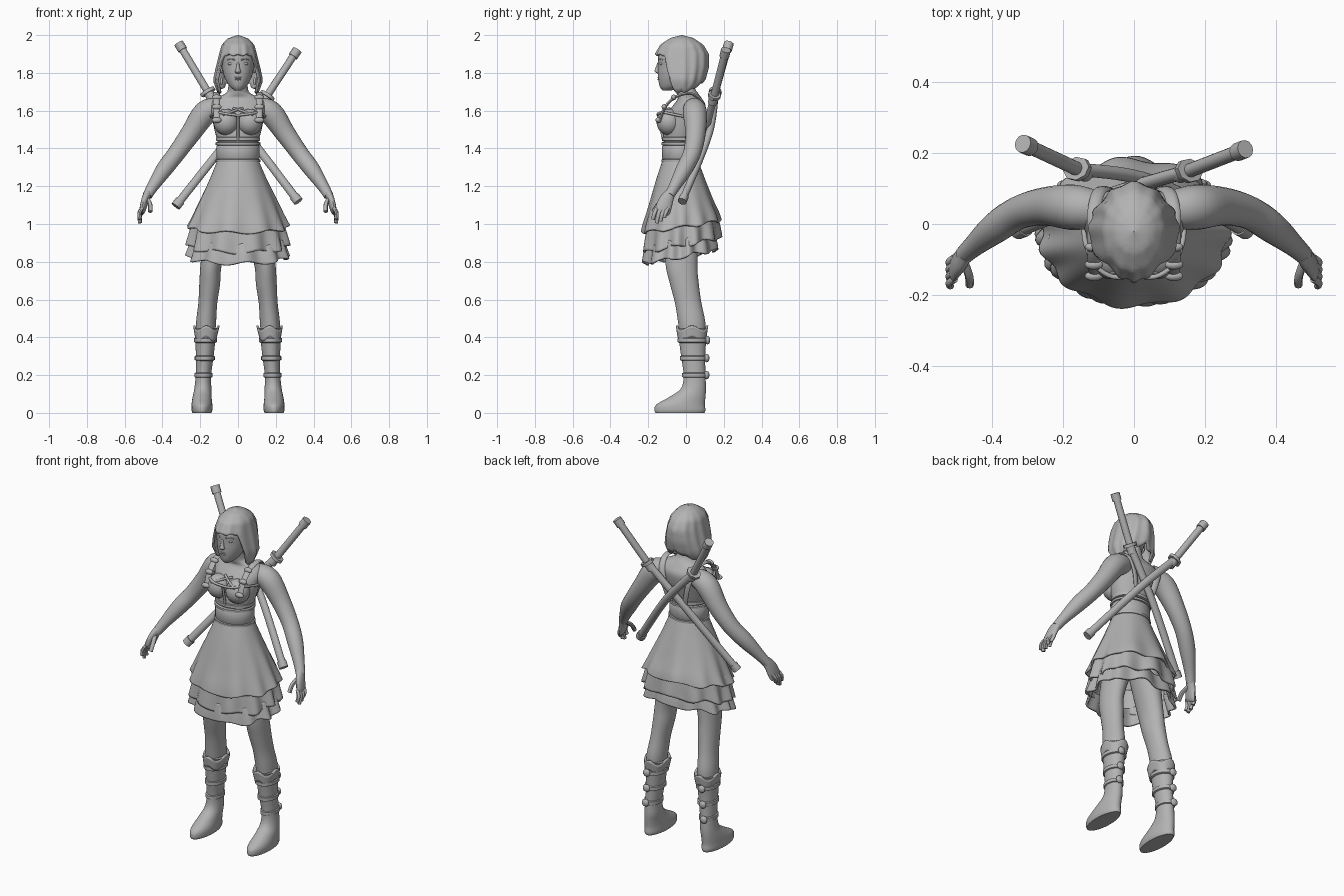
import bpy, bmesh
from math import sin, cos, pi, radians
from mathutils import Vector, Matrix

cube = bpy.data.objects.get("Cube")
if cube:
    bpy.data.objects.remove(cube, do_unlink=True)

GREY = (0.45, 0.45, 0.45, 1)
clay = bpy.data.materials.new("clay_grey")
clay.use_nodes = True
clay.diffuse_color = GREY
clay.node_tree.nodes["Principled BSDF"].inputs["Base Color"].default_value = GREY
SIDES = ((1, "left"), (-1, "right"))


def finish(name, bm, thick=0):
    """Turn a bmesh into a smooth shaded object."""
    bmesh.ops.recalc_face_normals(bm, faces=bm.faces)
    mesh = bpy.data.meshes.new(name)
    bm.to_mesh(mesh)
    bm.free()
    mesh.materials.append(clay)
    for face in mesh.polygons:
        face.use_smooth = True
    mesh.set_sharp_from_angle(angle=radians(45))
    obj = bpy.data.objects.new(name, mesh)
    bpy.context.collection.objects.link(obj)
    if thick:
        mod = obj.modifiers.new("thickness", 'SOLIDIFY')
        mod.thickness = thick
    return obj


def spline(rows, steps):
    """Catmull-Rom interpolation through rows of numbers."""
    out = []
    last = len(rows) - 1
    for i in range(last):
        p, q, r, s = (rows[max(0, min(last, i + k))] for k in (-1, 0, 1, 2))
        for j in range(steps):
            t = j / steps
            out.append([b + .5 * t * (c - a + t * (2*a - 5*b + 4*c - d + t * (3*b - 3*c + d - a)))
                        for a, b, c, d in zip(p, q, r, s)])
    return out + [list(rows[-1])]


def loft(name, rows, n=32, steps=4, orient=False, shape=None, caps=True, thick=0):
    """Skin elliptical sections (x, y, z, radius a, radius b)."""
    rows = spline(rows, steps)
    centres = [Vector(r[:3]) for r in rows]
    bm = bmesh.new()
    rings = []
    side, up = Vector((1, 0, 0)), Vector((0, 1, 0))
    for i, (c, r) in enumerate(zip(centres, rows)):
        if orient:
            t = (centres[min(i + 1, len(rows) - 1)] - centres[max(i - 1, 0)]).normalized()
            if i == 0 and abs(t.x) > .9:
                side = Vector((0, 0, 1))
            side = (side - t * side.dot(t)).normalized()
            up = t.cross(side)
        ring = []
        for k in range(n):
            a = 2 * pi * k / n
            p = c + side * r[3] * cos(a) + up * r[4] * sin(a)
            ring.append(bm.verts.new(shape(p, c, a) if shape else p))
        rings.append(ring)
    for lo, hi in zip(rings, rings[1:]):
        for k in range(n):
            bm.faces.new((lo[k - 1], lo[k], hi[k], hi[k - 1]))
    if caps:
        bm.faces.new(rings[0])
        bm.faces.new(rings[-1])
    return finish(name, bm, thick)


def tube(name, points, a, b=None, n=10, steps=4):
    return loft(name, [(*p, a, b or a) for p in points], n, steps, orient=True)


def ellipsoid(name, pos, size):
    bm = bmesh.new()
    bmesh.ops.create_uvsphere(bm, u_segments=24, v_segments=14, radius=1,
                              matrix=Matrix.Translation(pos) @ Matrix.Diagonal((*size, 1)))
    return finish(name, bm)


def band(name, x, y, z, rx, ry, h):
    """Belt-like ring with a rounded edge."""
    e = .008
    loft(name, [(x, y, z - h, rx - e, ry - e), (x, y, z - h * .7, rx, ry),
                (x, y, z + h * .7, rx, ry), (x, y, z + h, rx - e, ry - e)], steps=1)


def lerp(table, x):
    for (a, u), (b, v) in zip(table, table[1:]):
        if x <= b:
            return u + (v - u) * max(0, (x - a) / (b - a))
    return table[-1][1]


# Torso, neck and head
loft("torso", [(0, -.03, 1.32, .105, .09), (0, -.03, 1.42, .106, .088), (0, -.02, 1.5, .125, .098),
               (0, 0, 1.58, .14, .1), (0, .018, 1.63, .148, .085), (0, .02, 1.665, .125, .063),
               (0, .008, 1.69, .068, .058), (0, -.005, 1.72, .052, .052), (0, -.02, 1.8, .05, .05)])
loft("head", [(0, -.1, 1.708, .02, .025), (0, -.08, 1.73, .046, .06), (0, -.058, 1.78, .073, .09),
              (0, -.045, 1.84, .085, .103), (0, -.035, 1.9, .088, .11), (0, -.02, 1.96, .06, .085)])
loft("nose", [(0, -.145, 1.855, .006, .006), (0, -.15, 1.825, .01, .012), (0, -.15, 1.807, .016, .016),
              (0, -.143, 1.797, .01, .008)], n=12)
for z, w in ((1.775, .021), (1.766, .018)):
    ellipsoid("lip", (0, -.14, z), (w, .011, .006))

# Bobbed hair with a straight fringe
WIDTH = [(1.69, .105), (1.76, .13), (1.83, .115), (1.9, .098), (1.95, .085), (1.985, .05), (2, .002)]
DEPTH = [(1.69, .085), (1.76, .122), (1.83, .14), (1.9, .14), (1.95, .112), (1.985, .06), (2, .002)]
HEM = [(0, 1.895), (50, 1.895), (64, 1.7), (100, 1.69), (180, 1.765)]
bm = bmesh.new()
columns = []
for k in range(96):
    deg = k * 360 / 96
    a = radians(deg)
    low = lerp(HEM, min(deg, 360 - deg)) + .006 * cos(12 * a)
    column = []
    for j in range(19):
        z = low + (2 - low) * sin(j / 18 * pi / 2)
        f = 1 + .025 * cos(12 * a + sin(3 * a)) * min(1, (2 - z) / .1)
        column.append(bm.verts.new((WIDTH and lerp(WIDTH, z) * f * sin(a),
                                    -.022 - lerp(DEPTH, z) * f * cos(a), z)))
    columns.append(column)
for k, col in enumerate(columns):
    for j in range(18):
        bm.faces.new((columns[k - 1][j], col[j], col[j + 1], columns[k - 1][j + 1]))
finish("hair", bm, .012)

# Bodice, belt and collar
band("belt", 0, -.03, 1.38, .114, .097, .045)
for z in (1.335, 1.425):
    band("belt_rim", 0, -.03, z, .118, .101, .009)
band("bodice_hem", 0, -.026, 1.45, .117, .1, .012)
bm = bmesh.new()
tilt = Matrix.Translation((0, -.012, 1.645)) @ Matrix.Rotation(radians(33), 4, 'X')
loops = []
for k in range(40):
    a = 2 * pi * k / 40
    loops.append([bm.verts.new(tilt @ Vector(((.074 + .01 * cos(b)) * cos(a),
                  (.074 + .01 * cos(b)) * sin(a), .01 * sin(b))))
                  for b in (2 * pi * m / 8 for m in range(8))])
for k in range(40):
    for m in range(8):
        bm.faces.new((loops[k - 1][m - 1], loops[k][m - 1], loops[k][m], loops[k - 1][m]))
finish("collar", bm)
tube("bodice_seam", [(0, -.146, 1.57), (0, -.135, 1.52), (0, -.12, 1.44)], .007)


# Layered skirt with a scalloped hem that dips at the front
def ruffle(phase):
    def shape(p, c, a):
        w = max(0, min(1.2, (1.34 - c.z) / .36))
        f = 1 + .04 * w * w * cos(11 * a + phase + sin(2 * a))
        return Vector((c.x + (p.x - c.x) * f, c.y + (p.y - c.y) * f,
                       p.z + .15 * (p.y - c.y) * w + .008 * w * cos(7 * a + phase)))
    return shape


TIERS = {
    "upper": [(0, -.03, 1.34, .108, .093), (0, -.03, 1.24, .15, .128), (0, -.027, 1.11, .21, .17),
              (0, -.025, 1.03, .245, .198), (0, -.025, .985, .266, .209)],
    "middle": [(0, -.022, 1.02, .235, .185), (0, -.022, .95, .25, .195), (0, -.022, .885, .266, .203)],
    "lower": [(0, -.03, .92, .235, .175), (0, -.03, .87, .25, .187), (0, -.03, .825, .266, .194)]}
for i, (tier, rows) in enumerate(TIERS.items()):
    loft(tier + "_skirt", rows, n=112, shape=ruffle(i * 1.7), caps=False, thick=.012)

for s, side in SIDES:
    # Face and chest details
    ellipsoid(side + "_eye", (.036 * s, -.128, 1.848), (.017, .012, .008))
    tube(side + "_brow", [(.016 * s, -.146, 1.868), (.036 * s, -.137, 1.874), (.056 * s, -.122, 1.868)], .004)
    ellipsoid(side + "_ear", (.086 * s, -.035, 1.83), (.012, .022, .032))
    ellipsoid(side + "_earring", (.088 * s, -.04, 1.755), (.008, .008, .02))
    ellipsoid(side + "_bust", (.062 * s, -.09, 1.54), (.068, .066, .07))
    tube(side + "_bodice_edge", [(0, -.145, 1.575), (.06 * s, -.149, 1.583), (.11 * s, -.115, 1.59),
                                 (.14 * s, -.04, 1.575), (.137 * s, .035, 1.56)], .007)
    tube(side + "_halter", [(-.025 * s, -.085, 1.612), (.02 * s, -.118, 1.6), (.08 * s, -.143, 1.575)], .007)

    # Shoulder harness
    tube(side + "_strap", [(.11 * s, -.142, 1.54), (.113 * s, -.11, 1.62), (.114 * s, -.05, 1.675),
                           (.114 * s, .03, 1.69), (.1 * s, .088, 1.64), (.075 * s, .098, 1.55),
                           (.05 * s, .08, 1.45)], .018, .008)
    for y, z in ((-.147, 1.55), (-.115, 1.62), (-.065, 1.67)):
        ellipsoid(side + "_strap_buckle", (.113 * s, y, z), (.026, .014, .015))

    # Arm and hand
    loft(side + "_arm", [(x * s, y, z, r, r) for x, y, z, r in (
        (.1, .04, 1.615, .052), (.172, .047, 1.59, .064), (.25, .05, 1.48, .054), (.325, .032, 1.375, .047),
        (.39, -.01, 1.29, .044), (.45, -.06, 1.2, .031), (.48, -.088, 1.15, .026))], n=24, orient=True)
    loft(side + "_palm", [(.475 * s, -.082, 1.165, .022, .027), (.492 * s, -.105, 1.125, .02, .038),
                          (.506 * s, -.122, 1.075, .016, .042), (.512 * s, -.128, 1.06, .01, .036)],
         n=16, orient=True)
    for i, drop in enumerate((.05, .07, .08, .06)):
        y = -.095 - .02 * i
        tube(side + "_finger", [(.506 * s, y, 1.085), (.522 * s, y - .012, 1.085 - drop * .5),
                                (.518 * s, y - .02, 1.085 - drop)], .0105, n=8)
    tube(side + "_thumb", [(.482 * s, -.1, 1.14), (.466 * s, -.145, 1.105), (.464 * s, -.172, 1.065)], .012, n=8)

    # Leg and boot
    loft(side + "_leg", [(.09 * s, -.02, 1.02, .08, .095), (.14 * s, -.025, .8, .057, .085),
                         (.15 * s, -.008, .68, .055, .076), (.16 * s, .012, .58, .05, .07),
                         (.169 * s, .03, .48, .053, .072), (.172 * s, .034, .4, .05, .066)])
    loft(side + "_boot", [(.168 * s, .032, .45, .068, .083), (.172 * s, .034, .4, .055, .074),
                          (.176 * s, .038, .3, .047, .064), (.183 * s, .045, .2, .041, .058),
                          (.186 * s, .04, .13, .045, .066), (.19 * s, .008, .085, .05, .095),
                          (.191 * s, -.028, .045, .055, .128), (.191 * s, -.032, .015, .055, .135),
                          (.191 * s, -.032, 0, .05, .13)])
    loft(side + "_cuff", [(.17 * s, .032, .39, .058, .077), (.167 * s, .032, .45, .07, .086)], caps=False,
         thick=.01, shape=lambda p, c, a: p + Vector((0, 0, .012 * cos(4 * a))))
    for x, y, z, r in ((.172, .035, .385, .061), (.176, .039, .29, .053), (.183, .045, .2, .047)):
        band(side + "_boot_strap", x * s, y, z, r, r + .018, .014)
        ellipsoid(side + "_boot_buckle", ((x + .012) * s, y + r + .018, z), (.022, .014, .022))

# Crossed swords on the back
SWORDS = {"first": [(-.31, .225, 1.95), (-.16, .155, 1.7), (.05, .12, 1.47), (.315, -.018, 1.125)],
          "second": [(.31, .21, 1.915), (.155, .15, 1.68), (-.07, .082, 1.42), (-.325, -.018, 1.1)]}
for order, path in SWORDS.items():
    tip, guard, middle, end = (Vector(p) for p in path)
    along = (tip - guard).normalized()
    tube(order + "_handle", [tip, guard], .02, n=16, steps=1)
    tube(order + "_pommel", [tip + along * .008, tip - along * .035], .026, n=12, steps=1)
    tube(order + "_guard", [guard + along * .008, guard - along * .01], .042, .034, n=8, steps=1)
    tube(order + "_collar", [guard, guard - along * .05], .025, n=12, steps=1)
    tube(order + "_scabbard", [guard, middle, end], .022, .019, n=16, steps=8)
    down = (end - middle).normalized()
    tube(order + "_scabbard_cap", [end - down * .03, end + down * .008], .027, .024, n=12, steps=1)
